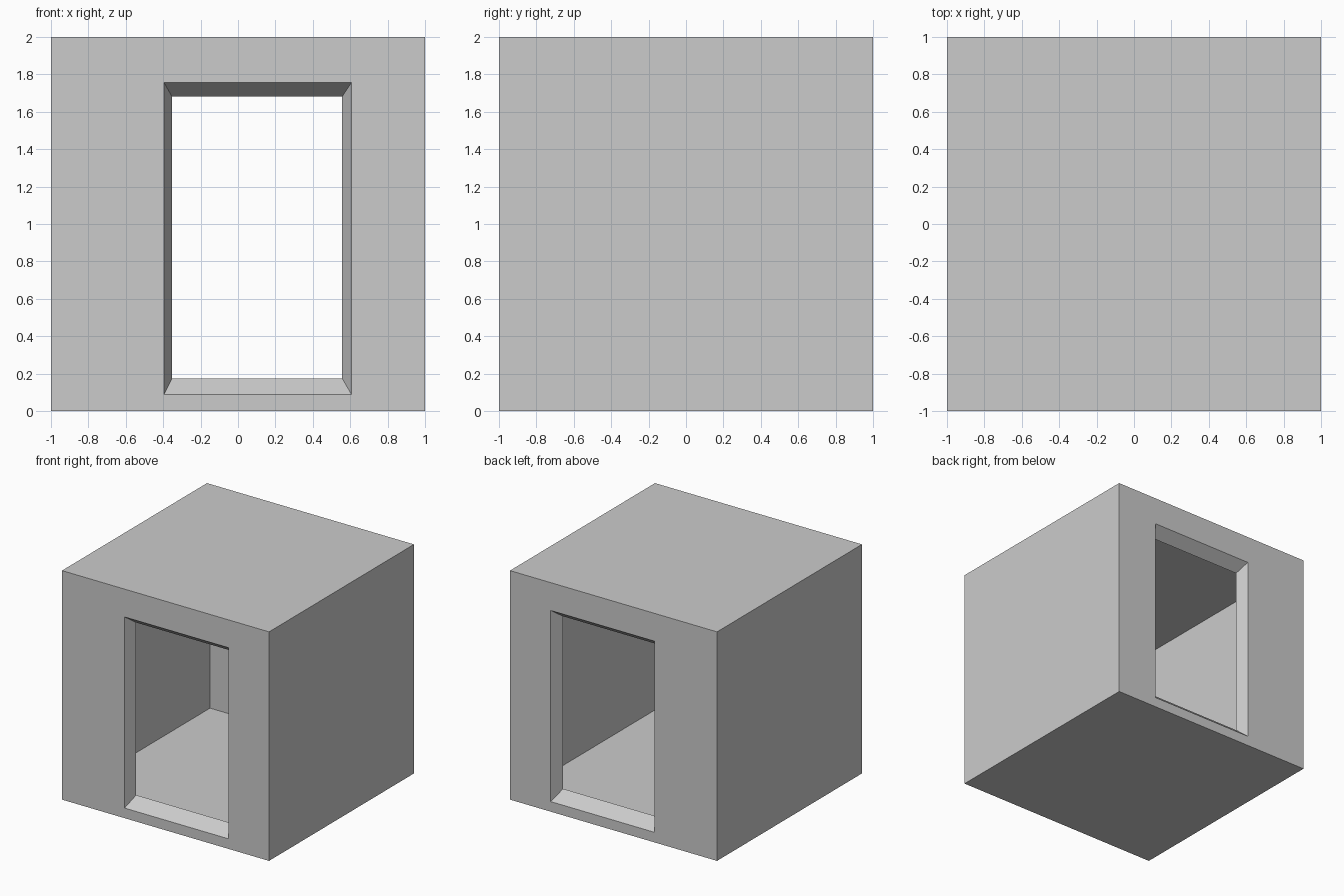
import bpy, bmesh

if "Cube" in bpy.data.objects:
    bpy.data.objects.remove(bpy.data.objects["Cube"])

# Rectangular profiles: x min, x max, z min, z max
OUTER = (-1.0, 1.0, 0.0, 2.0)
CAVITY = (-0.9, 0.9, 0.1, 1.9)
MOUTH = (-0.396, 0.607, 0.088, 1.757)    # opening at the outside face
THROAT = (-0.353, 0.557, 0.175, 1.681)   # opening at the inside face

bm = bmesh.new()


def ring(rect, y):
    x0, x1, z0, z1 = rect
    return [bm.verts.new((x, y, z)) for x, z in ((x0, z0), (x1, z0), (x1, z1), (x0, z1))]


# Front half of the wall section, then its mirror at the back
half = [(OUTER, -1.0), (MOUTH, -1.0), (THROAT, -0.9), (CAVITY, -0.9)]
section = half + [(rect, -y) for rect, y in reversed(half)]
rings = [ring(rect, y) for rect, y in section]

# Join neighbouring rings, closing the last back to the first
for i, a in enumerate(rings):
    b = rings[(i + 1) % len(rings)]
    for k in range(4):
        n = (k + 1) % 4
        bm.faces.new((a[k], a[n], b[n], b[k]))
bmesh.ops.recalc_face_normals(bm, faces=bm.faces)

# Hollow room with a doorway at each end
mesh = bpy.data.meshes.new("hollow_room")
bm.to_mesh(mesh)
bm.free()
room = bpy.data.objects.new("hollow_room", mesh)
bpy.context.collection.objects.link(room)
